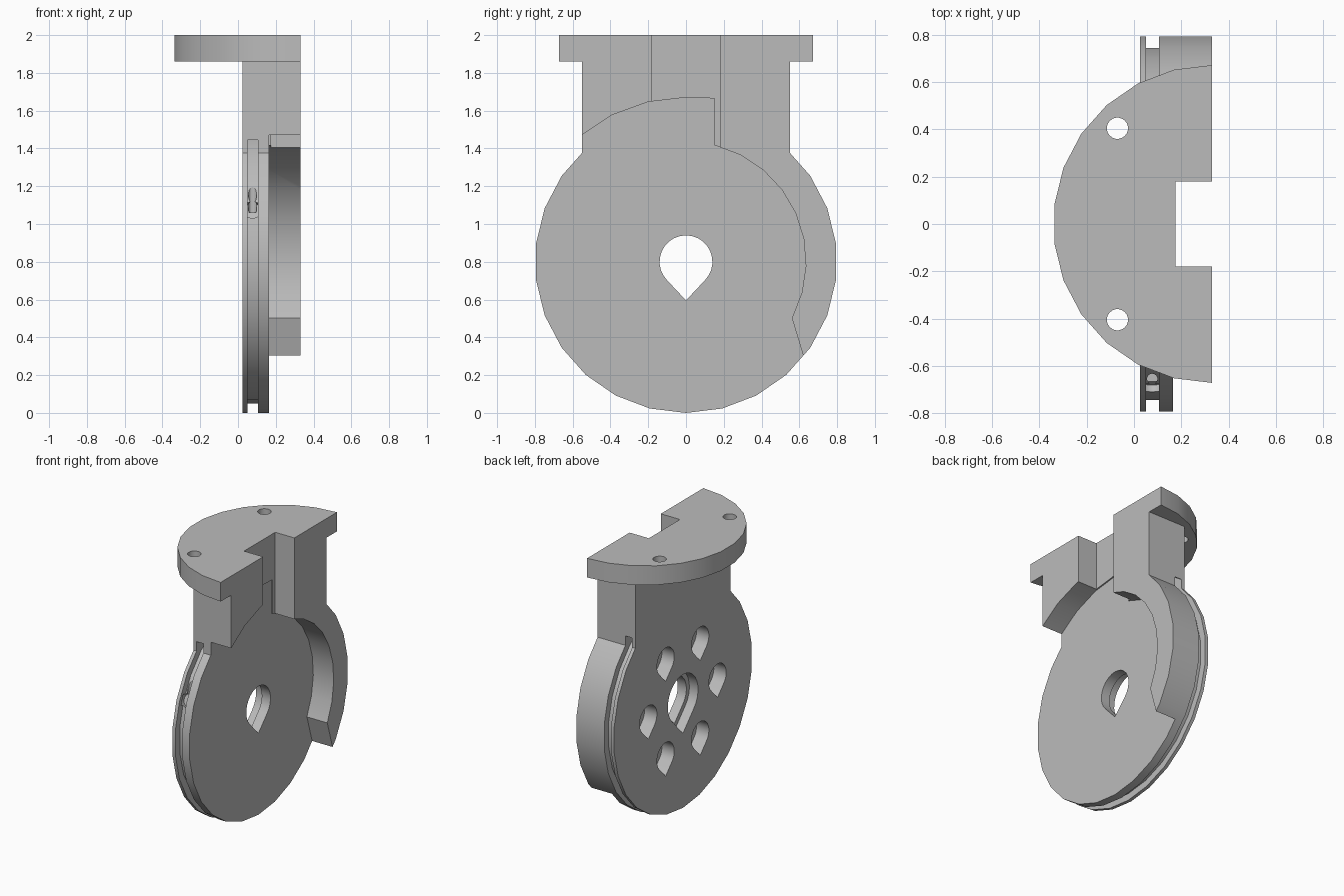
import bpy, bmesh
from math import sin, cos, radians, pi
from mathutils import Vector

if "Cube" in bpy.data.objects:
    bpy.data.objects.remove(bpy.data.objects["Cube"])

AXLE = 0.8     # height of the wheel centre
SIDES = 26

grey = bpy.data.materials.new("plain grey")
grey.use_nodes = True
grey.diffuse_color = (0.5, 0.5, 0.5, 1)
grey.node_tree.nodes["Principled BSDF"].inputs["Base Color"].default_value = (0.5, 0.5, 0.5, 1)


def arc(r, a, b, n, u=0, v=0):
    """Points on an arc from a to b degrees, both ends included."""
    return [(u + r * cos(radians(a + (b - a) * i / n)),
             v + r * sin(radians(a + (b - a) * i / n))) for i in range(n + 1)]


def circle(r, u=0, v=AXLE, n=SIDES):
    return arc(r, 180 / n, 360 + 180 / n, n, u, v)[:-1]


def rect(u0, u1, v0, v1):
    return [(u0, v0), (u1, v0), (u1, v1), (u0, v1)]


def teardrop(r, u, v):
    return arc(r, -45, 225, 20, u, v) + [(u, v - 1.46 * r)]


def prism(name, pts, lo, hi, axis="x"):
    """Extrude an outline along x (outline in y, z) or z (outline in x, y)."""
    bm = bmesh.new()
    place = (lambda p, h: (h, p[0], p[1])) if axis == "x" else (lambda p, h: (p[0], p[1], h))
    low = [bm.verts.new(place(p, lo)) for p in pts]
    high = [bm.verts.new(place(p, hi)) for p in pts]
    bm.faces.new(low)
    bm.faces.new(high)
    for i in range(len(pts)):
        j = (i + 1) % len(pts)
        bm.faces.new((low[i], low[j], high[j], high[i]))
    bmesh.ops.recalc_face_normals(bm, faces=bm.faces[:])
    mesh = bpy.data.meshes.new(name)
    bm.to_mesh(mesh)
    bm.free()
    mesh.materials.append(grey)
    ob = bpy.data.objects.new(name, mesh)
    bpy.context.collection.objects.link(ob)
    return ob


def combine(target, tool, operation="DIFFERENCE"):
    mod = target.modifiers.new("combine", "BOOLEAN")
    mod.operation, mod.solver, mod.object = operation, "EXACT", tool
    bpy.context.view_layer.objects.active = target
    bpy.ops.object.modifier_apply(modifier=mod.name)
    bpy.data.objects.remove(tool)


# Wheel, neck and mounting plate joined into one solid
bracket = prism("wheel_bracket", circle(0.8), 0.025, 0.33)
combine(bracket, prism("neck", rect(-0.55, 0.55, 1.2, 1.93), 0.025, 0.33), "UNION")
half_round = arc(0.672, 90, 270, SIDES // 2, 0.33, 0)
combine(bracket, prism("mounting_plate", half_round, 1.86, 2.0, "z"), "UNION")

# Recess that leaves the curved guard on one side and clears the neck
recess = [(0.15, 1.415), (0.15, 1.665)] + arc(0.87, 90, 318, 17, 0, AXLE)
recess += arc(0.635, -28, 76, 8, 0, AXLE)
combine(bracket, prism("recess_cutter", recess, 0.165, 0.5))

# Vertical slot through neck and plate
combine(bracket, prism("slot_cutter", rect(-0.18, 0.18, 1.405, 2.2), 0.175, 0.5))

# Cord groove around the rim
groove = prism("groove_cutter", circle(0.85), 0.05, 0.105)
combine(groove, prism("groove_core", circle(0.75), 0, 0.2))
combine(bracket, groove)

# Axle hole with a wider pocket on the back face
combine(bracket, prism("axle_cutter", teardrop(0.14, 0, AXLE), -0.1, 0.5))
combine(bracket, prism("pocket_cutter", teardrop(0.175, 0, AXLE), -0.1, 0.095))

# Ring of six blind teardrop holes
for u, v in arc(0.4, 0, 300, 5, 0, AXLE):
    combine(bracket, prism("blind_hole_cutter", teardrop(0.1, u, v), -0.1, 0.125))

# Screw holes in the plate
for side in (-1, 1):
    combine(bracket, prism("screw_cutter", circle(0.045, -0.07, side * 0.405, 20), 1.8, 2.2, "z"))

# Cord anchor: upright hole and a round pocket in the groove
combine(bracket, prism("cord_hole_cutter", circle(0.022, 0.077, -0.655, 14), 1.06, 1.3, "z"))
pocket = prism("cord_pocket_cutter", circle(0.048, 0, 0, 16), 0.715, 0.77, "z")
out = Vector((0, -0.93, 0.37)).normalized()
pocket.rotation_mode = "QUATERNION"
pocket.rotation_quaternion = out.to_track_quat("Z", "Y")
pocket.location = (0.077, 0, AXLE)
bpy.context.view_layer.update()
combine(bracket, pocket)

# Smooth curved walls, sharp edges
bpy.ops.object.select_all(action="DESELECT")
bracket.select_set(True)
bpy.context.view_layer.objects.active = bracket
bpy.ops.object.shade_smooth_by_angle(angle=pi / 7)
